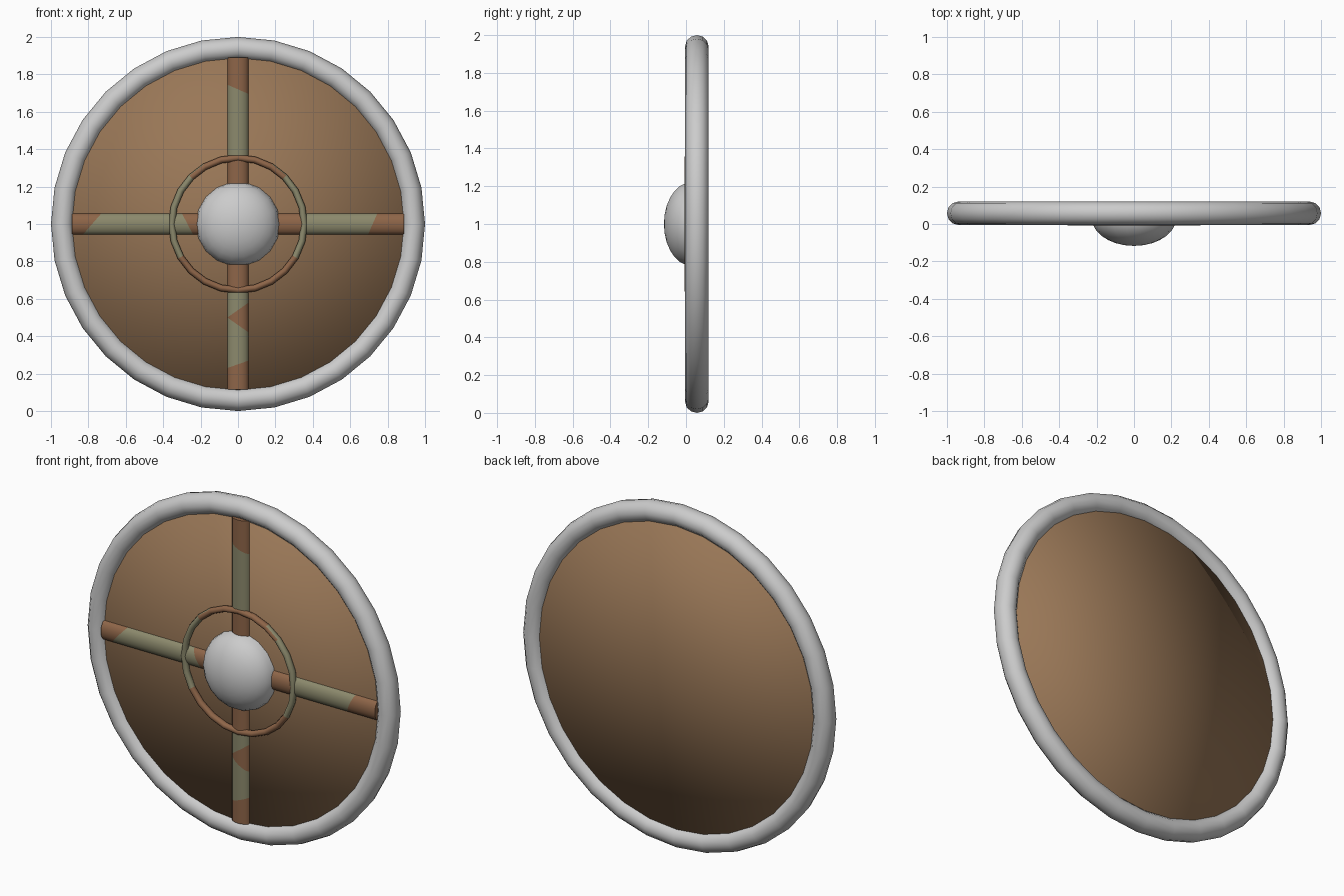
import bpy, bmesh, math

if "Cube" in bpy.data.objects:
    bpy.data.objects.remove(bpy.data.objects["Cube"])


def material(name, rgb):
    m = bpy.data.materials.new(name)
    m.diffuse_color = (*rgb, 1.0)
    m.use_nodes = True
    m.node_tree.nodes["Principled BSDF"].inputs["Base Color"].default_value = m.diffuse_color
    return m


STEEL = material("pale steel", (0.60, 0.60, 0.60))
WOOD = material("brown wood", (0.32, 0.185, 0.095))
COPPER = material("brown copper", (0.27, 0.13, 0.065))
PATINA = material("green patina", (0.26, 0.25, 0.15))
CZ = 1.0  # height of the shield centre


def finish(bm, name, mats):
    bmesh.ops.recalc_face_normals(bm, faces=bm.faces[:])
    for f in bm.faces:
        f.smooth = True
    me = bpy.data.meshes.new(name)
    bm.to_mesh(me)
    bm.free()
    for m in mats:
        me.materials.append(m)
    ob = bpy.data.objects.new(name, me)
    bpy.context.collection.objects.link(ob)
    return ob


def revolve(name, profile, n, mats, closed=False, rule=None):
    """Spin (radius, y) points around the y axis through the shield centre."""
    bm = bmesh.new()
    rings = []
    for r, y in profile:
        if r < 1e-6:
            rings.append([bm.verts.new((0, y, CZ))] * n)
        else:
            rings.append([bm.verts.new((r * math.cos(math.tau * i / n), y,
                                        CZ + r * math.sin(math.tau * i / n)))
                          for i in range(n)])
    pairs = list(zip(rings, rings[1:]))
    if closed:
        pairs.append((rings[-1], rings[0]))
    for a, b in pairs:
        for i in range(n):
            j = (i + 1) % n
            vs = list(dict.fromkeys((a[i], a[j], b[j], b[i])))
            f = bm.faces.new(vs)
            if rule:
                f.material_index = rule(f.calc_center_median())
    return finish(bm, name, mats)


def oval(r, y, a, b, n):
    return [(r + a * math.cos(math.tau * i / n), y + b * math.sin(math.tau * i / n))
            for i in range(n)]


# Rim: thick round tube
revolve("rim", oval(0.94, 0.0575, 0.06, 0.0625, 12), 32, [STEEL], closed=True)

# Board: thin disc, softly shaded over its edge
revolve("board", [(0, 0.028), (0.93, 0.028), (0.93, 0.088), (0, 0.088)], 32, [WOOD])

# Boss: flattened half dome
dome = [(0.225 * math.sin(math.pi / 2 * i / 7), 0.03 - 0.147 * math.cos(math.pi / 2 * i / 7))
        for i in range(8)]
boss = revolve("boss", dome + [(0.2, 0.045), (0, 0.045)], 18, [STEEL])

# Ring around the boss: patina on its left and right sides
revolve("ring", oval(0.354, 0.012, 0.018, 0.02, 8), 24, [COPPER, PATINA], closed=True,
        rule=lambda c: 1 if abs(c.x) > 0.22 and c.z - CZ > -0.2 else 0)


def bar(name, vertical, stations):
    """Half-round bar; stations are (position, slant, colour of the next section)."""
    bm = bmesh.new()
    n, loops = 8, []
    for t, slant, _ in stations:
        loop = []
        for k in range(n + 1):
            c, s = math.cos(math.pi * k / n), math.sin(math.pi * k / n)
            side, along, y = 0.057 * c, t + slant * c, 0.034 - 0.036 * s
            loop.append(bm.verts.new((side, y, CZ + along) if vertical
                                     else (along, y, CZ + side)))
        loops.append(loop)
    for a, b, st in zip(loops, loops[1:], stations):
        for k in range(n):
            bm.faces.new((a[k], a[k + 1], b[k + 1], b[k])).material_index = st[2]
        bm.faces.new((a[0], a[-1], b[-1], b[0])).material_index = st[2]
    bm.faces.new(loops[0]).material_index = stations[0][2]
    bm.faces.new(loops[-1]).material_index = stations[-2][2]
    return finish(bm, name, [COPPER, PATINA])


# Crossed bars with slanted patches of patina
bars = [
    bar("upright_bar", True, [(-0.885, 0, 0), (-0.75, 0.02, 1), (-0.54, -0.04, 0),
                              (-0.46, 0.04, 1), (-0.36, 0, 0), (0.36, 0, 1),
                              (0.72, -0.025, 0), (0.89, 0, 0)]),
    bar("cross_bar", False, [(-0.887, 0, 0), (-0.78, 0.05, 1), (-0.27, -0.03, 0),
                             (0.36, 0, 1), (0.72, 0.025, 0), (0.887, 0, 0)]),
]

# Keep the bar ends and edges crisp
for ob in bars + [boss]:
    bpy.ops.object.select_all(action='DESELECT')
    ob.select_set(True)
    bpy.context.view_layer.objects.active = ob
    bpy.ops.object.shade_smooth_by_angle(angle=math.radians(40))
